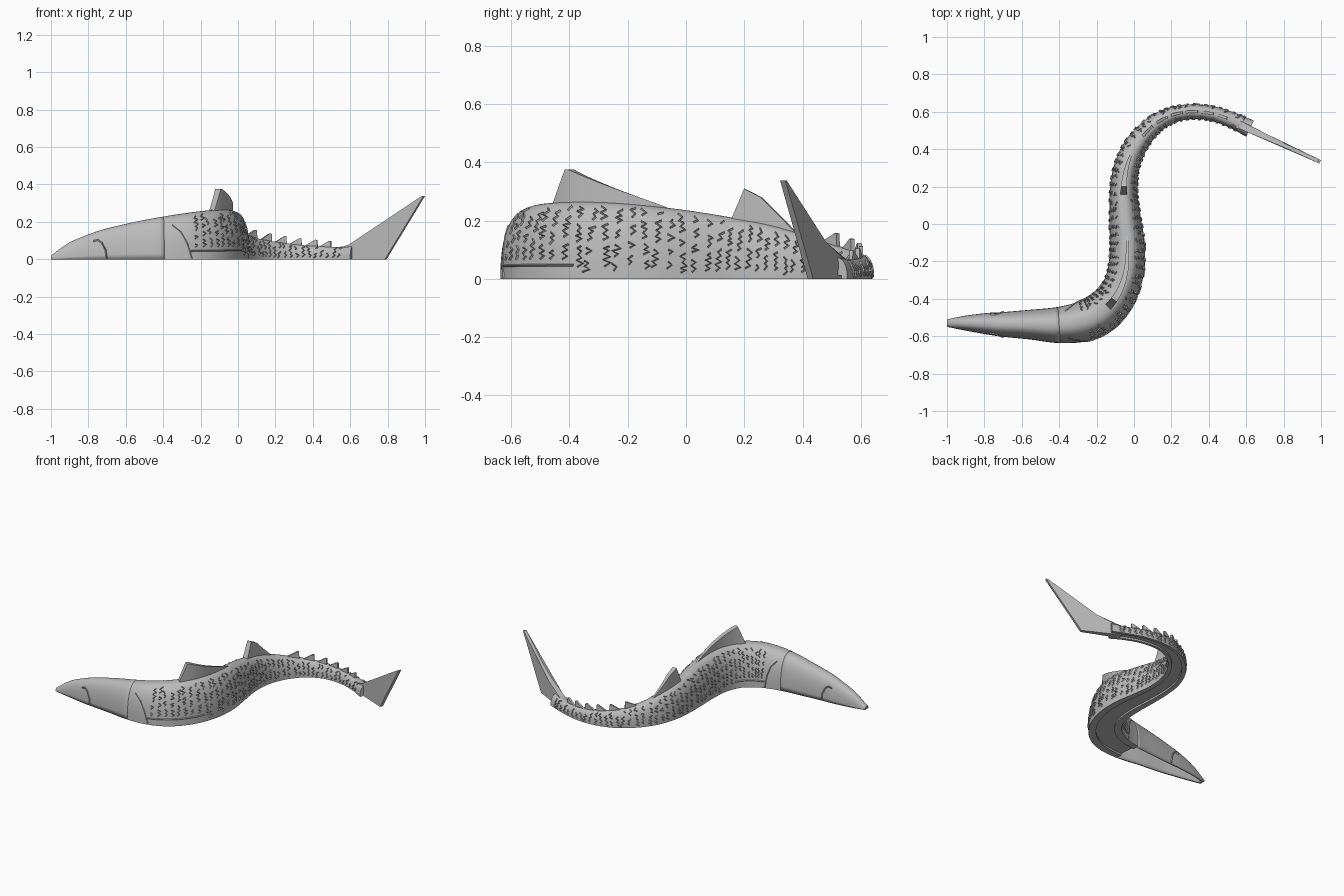
import bpy, bmesh, math, random
from mathutils import Vector

random.seed(4)
if "Cube" in bpy.data.objects:
    bpy.data.objects.remove(bpy.data.objects["Cube"])

grey = bpy.data.materials.new("plain grey")
grey.use_nodes = True
grey.diffuse_color = (0.5, 0.5, 0.5, 1)
grey.node_tree.nodes["Principled BSDF"].inputs["Base Color"].default_value = (0.5, 0.5, 0.5, 1)

# Spine stations from snout to tail: x, y, half width, height
SPINE = [
    (-1, -.53, .02, .02), (-.9, -.53, .04, .09), (-.78, -.533, .058, .14),
    (-.7, -.537, .066, .165), (-.55, -.538, .08, .2), (-.4, -.54, .097, .228),
    (-.27, -.52, .108, .248), (-.17, -.47, .108, .26), (-.09, -.38, .1, .265),
    (-.045, -.26, .097, .262), (-.035, -.12, .094, .25), (-.047, .02, .085, .233),
    (-.055, .16, .075, .21), (-.042, .29, .069, .185), (.005, .41, .062, .15),
    (.09, .515, .052, .115), (.19, .577, .044, .095), (.3, .6, .04, .08),
    (.42, .59, .04, .07), (.53, .553, .042, .066), (.62, .51, .048, .075)]
LAST = len(SPINE) - 1
JOINT = 5        # station where the hollow head meets the body
ROUND = 2.4      # superellipse power of the cross-section


def station(t):
    """Smoothly interpolated x, y, half width and height."""
    i = max(0, min(int(t), LAST - 1))
    u = t - i
    b, c = Vector(SPINE[i]), Vector(SPINE[i + 1])
    a = Vector(SPINE[i - 1]) if i > 0 else 2 * b - c
    d = Vector(SPINE[i + 2]) if i + 2 <= LAST else 2 * c - b
    return b + u / 2 * (c - a + u * (2 * a - 5 * b + 4 * c - d + u * (3 * (b - c) + d - a)))


def place(t, across, z):
    """Point at a sideways distance from the spine."""
    s = station(t)
    step = station(min(t + .02, LAST)) - station(max(t - .02, 0))
    side = Vector((-step.y, step.x, 0)).normalized()
    return Vector((s.x, s.y, 0)) + side * across + Vector((0, 0, z))


def skin(t, side, level, lift=0):
    """Point on the body surface at a fraction of its height."""
    s = station(t)
    wide = (1 - level ** ROUND) ** (1 / ROUND)
    return place(t, side * (s.z * wide + lift), s.w * level + lift * level)


def make(name, bm, smooth=False):
    bmesh.ops.recalc_face_normals(bm, faces=bm.faces)
    mesh = bpy.data.meshes.new(name)
    bm.to_mesh(mesh)
    bm.free()
    obj = bpy.data.objects.new(name, mesh)
    bpy.context.collection.objects.link(obj)
    mesh.materials.append(grey)
    if smooth:
        bpy.ops.object.select_all(action='DESELECT')
        obj.select_set(True)
        bpy.context.view_layer.objects.active = obj
        bpy.ops.object.shade_smooth_by_angle(angle=math.radians(40))
    return obj


def bridge(bm, rings, closed):
    for r, q in zip(rings, rings[1:]):
        n = len(r)
        for k in range(n if closed else n - 1):
            m = (k + 1) % n
            bm.faces.new((r[k], r[m], q[m], q[k]))


def sweep(name, start, end, closed):
    bm = bmesh.new()
    rings = []
    count = (end - start) * 6
    for j in range(count + 1):
        t = start + (end - start) * j / count
        s = station(t)
        ring = []
        for k in range(33):
            a = math.pi * k / 32
            c = math.cos(a)
            across = math.copysign(abs(c) ** (2 / ROUND), c) * s.z
            up = max(math.sin(a), 0) ** (2 / ROUND) * s.w
            ring.append(bm.verts.new(place(t, across, up)))
        if closed:   # shallow channel along the belly
            for f, z in ((-.55, 0), (-.55, .012), (.55, .012), (.55, 0)):
                ring.append(bm.verts.new(place(t, f * s.z, z)))
        rings.append(ring)
    bridge(bm, rings, closed)
    bm.faces.new(rings[0])
    if closed:
        bm.faces.new(rings[-1])
    return make(name, bm, True)


# Body and hollow head
sweep("body", JOINT, LAST, True)
head = sweep("head_shell", 0, JOINT, False)
wall = head.modifiers.new("wall", 'SOLIDIFY')
wall.thickness = .014
wall.offset = -1


def fin(name, profile, front, back):
    """Upright fin that follows the spine; profile is (t, top height)."""
    bm = bmesh.new()
    rings = []
    t0, t1 = profile[0][0], profile[-1][0]
    for (ta, za), (tb, zb) in zip(profile, profile[1:]):
        n = max(1, round((tb - ta) * 6))
        for k in range(n + (tb == t1)):
            t = ta + (tb - ta) * k / n
            z = za + (zb - za) * k / n
            half = (front + (back - front) * (t - t0) / (t1 - t0)) / 2
            low = station(t).w * .8
            rings.append([bm.verts.new(place(t, e * half, h))
                          for e, h in ((-1, low), (1, low), (1, z), (-1, z))])
    bridge(bm, rings, True)
    bm.faces.new(rings[0])
    bm.faces.new(rings[-1])
    make(name, bm)


# Fins along the back
fin("front_dorsal_fin", [(7.33, .255), (7.75, .375), (7.87, .375), (10.4, .245)], .04, .012)
fin("rear_dorsal_fin", [(11.95, .2), (12.3, .31), (12.75, .28), (13.75, .155)], .036, .012)
for i, t in enumerate((14.5, 15.3, 16.05, 16.75, 17.45, 18.1)):
    tall = .042 - .002 * i
    fin("finlet_%d" % (i + 1), [(t, station(t).w - .004), (t + .5, station(t + .5).w + tall),
        (t + .58, station(t + .58).w + tall), (t + .6, station(t + .6).w - .005)], .014, .014)

# Tail fin, thicker at its root
outline = [(.52, .05), (.6, .078), (.7, .125), (.82, .205), (.985, .337),
           (.995, .337), (.79, 0), (.56, 0)]
across = Vector((.42, .91, 0))
bm = bmesh.new()
sides = []
for e in (-1, 1):
    sides.append([])
    for x, z in outline:
        half = .01 + .01 * max(0, min(1, (.8 - x) / .2))
        sides[-1].append(bm.verts.new(Vector((x, .515 - .4625 * (x - .6), z)) + across * e * half))
bridge(bm, sides, True)
for loop in sides:
    bm.faces.new(loop)
bmesh.ops.triangulate(bm, faces=[f for f in bm.faces if len(f.verts) > 4])
make("tail_fin", bm)


def ridge(bm, points, side, lift, half):
    """Raised line on the skin through (t, level) points."""
    rows = []
    for (t, level), (pt, pl), (nt, nl) in zip(points, points[:1] + points, points[1:] + points[-1:]):
        a, b = skin(pt, side, pl), skin(nt, side, nl)
        mid = skin(t, side, level)
        out = (skin(t, side, level, .01) - mid).normalized()
        sideways = (b - a).cross(out).normalized() * half
        rows.append([bm.verts.new(p) for p in
                     (mid - sideways - out * .003, mid + out * lift, mid + sideways - out * .003)])
    bridge(bm, rows, True)
    bm.faces.new(rows[0])
    bm.faces.new(rows[-1])


# Gill arcs and side slits
bm = bmesh.new()
for side in (-1, 1):
    ridge(bm, [(2.1, .68), (2.45, .68), (2.75, .55), (2.95, .3), (3, .02)], side, .007, .006)
    ridge(bm, [(5.3, .78), (5.6, .6), (5.8, .35), (5.95, .02)], side, .004, .005)
    ridge(bm, [(5.9 + .2 * k, .18) for k in range(13)], side, .006, .006)
make("gill_and_side_lines", bm)

# Broken zigzag scale ridges down both flanks
bm = bmesh.new()
for side in (-1, 1):
    t = 6.15
    while t < 19.5:
        level = .26 if t < 8.4 else random.uniform(.08, .2)
        fall = random.uniform(-.2, .2)
        while level < .9:
            size = .011 / station(t).w
            count = random.randint(3, 8)
            line = []
            for k in range(count):
                if level < .95:
                    zig = .055 if k % 2 else -.055
                    line.append((t + fall * (.5 - level) + zig + random.uniform(-.03, .03), level))
                level += size * random.uniform(.6, 1.2)
            if len(line) > 1:
                ridge(bm, line, side, .006, .0045)
            level += size * random.uniform(.5, 1.8)
        t += random.uniform(.24, .34)
make("scale_ridges", bm)
